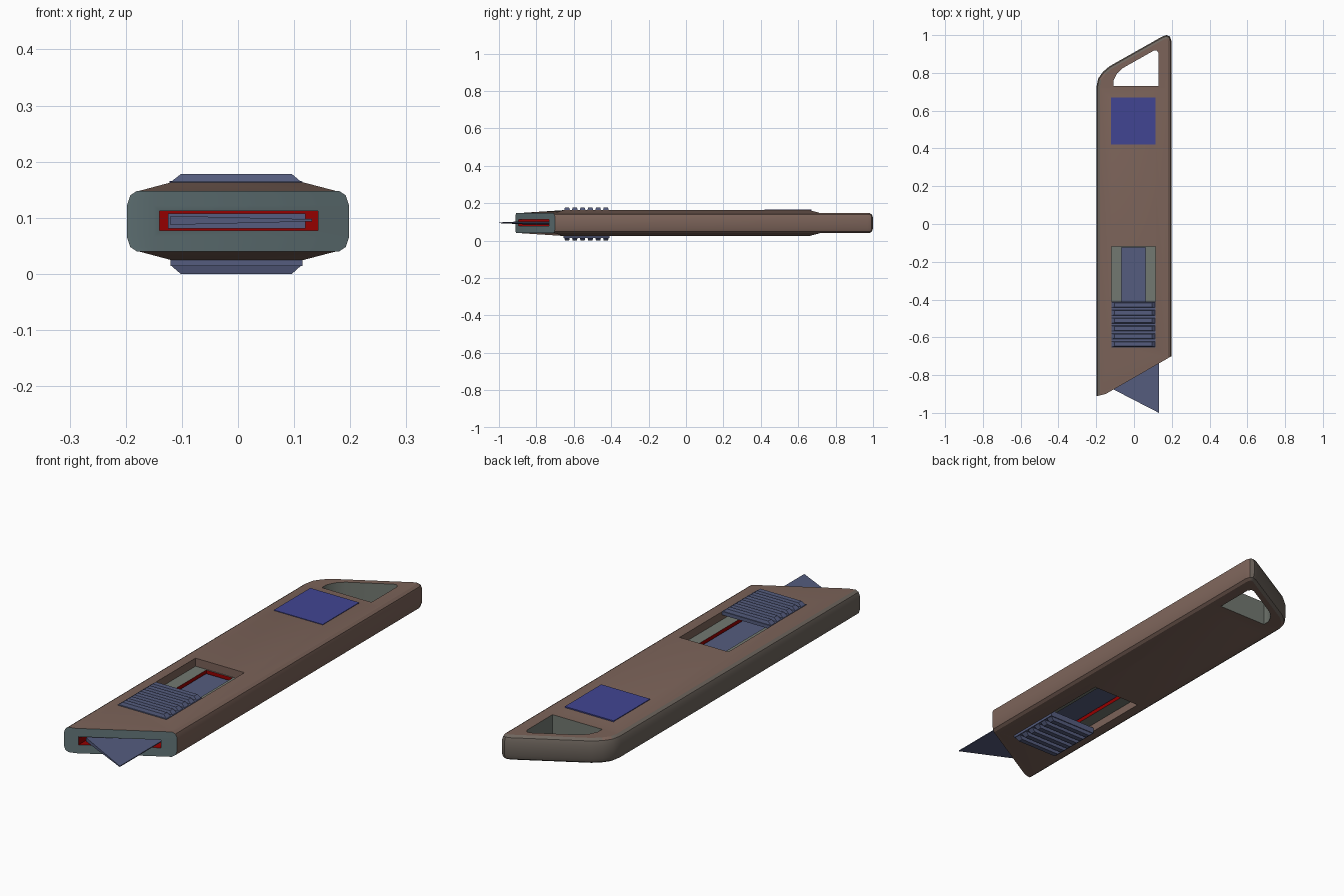
import bpy, bmesh
from mathutils import Vector

if "Cube" in bpy.data.objects:
    bpy.data.objects.remove(bpy.data.objects["Cube"])

MID = 0.094  # middle height of the knife


def material(name, rgb):
    m = bpy.data.materials.new(name)
    m.diffuse_color = (*rgb, 1)
    m.use_nodes = True
    m.node_tree.nodes["Principled BSDF"].inputs["Base Color"].default_value = m.diffuse_color
    return m


BROWN = material("brown_grip", (0.20, 0.125, 0.10))
NOSE = material("nose_grey", (0.125, 0.18, 0.19))
LINING = material("lining_grey", (0.17, 0.19, 0.165))
SIDE = material("side_grey_brown", (0.155, 0.13, 0.11))
RED = material("inner_red", (0.30, 0.0, 0.0))
STEEL = material("blue_steel", (0.09, 0.108, 0.21))
BLUE = material("blue_label", (0.053, 0.06, 0.29))


def loft(name, rings, mat=None):
    """Skin equal-length rings of points and cap both ends."""
    bm = bmesh.new()
    vs = [[bm.verts.new(p) for p in r] for r in rings]
    n = len(vs[0])
    for a, b in zip(vs, vs[1:]):
        for i in range(n):
            bm.faces.new((a[i], a[(i + 1) % n], b[(i + 1) % n], b[i]))
    bm.faces.new(vs[0][::-1])
    bm.faces.new(vs[-1])
    bmesh.ops.recalc_face_normals(bm, faces=bm.faces)
    me = bpy.data.meshes.new(name)
    bm.to_mesh(me)
    bm.free()
    ob = bpy.data.objects.new(name, me)
    bpy.context.collection.objects.link(ob)
    if mat:
        me.materials.append(mat)
    return ob


def rect(x0, x1, y0, y1):
    return [(x0, y0), (x1, y0), (x1, y1), (x0, y1)]


def at(points, z):
    return [(x, y, z) for x, y in points]


def prism(name, points, z0, z1, mat=None):
    return loft(name, [at(points, z0), at(points, z1)], mat)


def inset(pts, d, sharp):
    """Move each edge inward by d, leaving the first `sharp` edges in place."""
    lines = []
    for i, p in enumerate(pts):
        a, b = Vector(p), Vector(pts[(i + 1) % len(pts)])
        t = (b - a).normalized()
        lines.append((a + Vector((-t.y, t.x)) * (0 if i < sharp else d), t))
    out = []
    for i, (p, t) in enumerate(lines):
        q, s = lines[i - 1]
        k = (p - q).cross(t) / s.cross(t)
        out.append(tuple(q + s * k))
    return out


def boolean(ob, other, op):
    m = ob.modifiers.new(op, 'BOOLEAN')
    m.operation, m.object, m.solver = op, other, 'EXACT'
    bpy.context.view_layer.objects.active = ob
    bpy.ops.object.modifier_apply(modifier=m.name)
    bpy.data.objects.remove(other)


# Grip: rounded outline with a slanted sharp nose
outline = [(-0.198, -0.912), (-0.15, -0.9), (0.198, -0.7), (0.198, 0.97),
           (0.19, 0.993), (0.172, 1.0), (0.15, 0.993), (-0.13, 0.835),
           (-0.165, 0.805), (-0.19, 0.77), (-0.198, 0.73)]
section = [(0.054, 0.018), (0.046, 0.006), (0.028, 0.0)]
levels = [(-h, d) for h, d in section] + [(h, d) for h, d in section[::-1]]
body = loft("grip_body", [at(inset(outline, d, 2), MID + h) for h, d in levels], BROWN)

# Raised plateau on both broad sides
low = [(-0.18, -0.9), (0.178, -0.705), (0.178, 0.72), (-0.18, 0.72)]
high = rect(-0.12, 0.117, -0.655, 0.66)
boolean(body, loft("plateau", [at(high, MID - 0.069), at(low, MID - 0.053),
                               at(low, MID + 0.053), at(high, MID + 0.069)], BROWN), 'UNION')

# Hanging hole, blade tunnel, slider pockets and slit
hole = [(-0.108, 0.73), (0.13, 0.73), (0.13, 0.905), (0.12, 0.92),
        (0.105, 0.918), (-0.06, 0.825), (-0.09, 0.797), (-0.108, 0.76)]
cuts = [(hole, -0.1, 0.3),
        (rect(-0.14, 0.143, -1.1, -0.1), 0.077, 0.112),
        (rect(-0.12, 0.115, -0.65, -0.12), 0.128, 0.3),
        (rect(-0.12, 0.115, -0.65, -0.12), -0.1, 0.060),
        (rect(-0.065, 0.062, -0.645, -0.125), -0.1, 0.3)]
for pts, z0, z1 in cuts:
    boolean(body, prism("cutter", pts, z0, z1), 'DIFFERENCE')


# Grip colours by where each face lies
def grip_colour(c, n):
    if n.y < -0.6 and c.y < -0.65:
        return 1  # nose
    to_hole = Vector((0.06 - c.x, 0.8 - c.y)).dot(Vector((n.x, n.y)))
    if abs(n.z) < 0.1 and 0.72 < c.y < 0.93 and -0.12 < c.x < 0.14 and to_hole > 0:
        return 2  # hanging hole walls
    if c.y < -0.1 and -0.141 < c.x < 0.144:
        if 0.0765 < c.z < 0.1125 or (abs(c.z - MID) < 0.033 and abs(n.z) < 0.1):
            return 4  # inside of the tunnel and slit
        if abs(n.z) > 0.9 and abs(c.z - MID) < 0.04:
            return 2  # pocket floors
    if (n.x < -0.5 and c.x < -0.18) or (n.y > 0.4 and c.y > 0.75):
        return 3  # left side and back end
    return 0


body.data.materials.clear()
for m in (BROWN, NOSE, LINING, SIDE, RED):
    body.data.materials.append(m)
for f in body.data.polygons:
    f.material_index = grip_colour(f.center, f.normal)

# Blade, thick along the spine and thin along the cutting edge
blade = [(-0.12, -0.87), (0.132, -1.0), (0.132, -0.45), (-0.12, -0.3)]
loft("blade", [[(x, y, 0.0955 + s * (0.002 if x > 0 else 0.008)) for x, y in blade]
               for s in (-1, 1)], STEEL)
# Blade carrier seen through the slit
prism("blade_carrier", rect(-0.125, 0.12, -0.70, -0.11), 0.081, 0.108, STEEL)


# Ribbed thumb sliders, top and bottom
def slider(name, inner, base, top):
    prism(name, rect(-0.12, 0.115, -0.655, -0.41), inner, base, STEEL)
    for i in range(6):
        y = -0.636 + i * 0.0415
        loft(f"{name}_rib_{i + 1}",
             [at(rect(-0.12, 0.113, y - 0.015, y + 0.015), base - (top - base) * 0.1),
              at(rect(-0.102, 0.096, y - 0.011, y + 0.011), top)], STEEL)


slider("top_slider", 0.15, 0.165, 0.178)
slider("bottom_slider", 0.04, 0.014, 0.0)

# Square label inlay on the top
prism("label_panel", rect(-0.122, 0.113, 0.42, 0.67), 0.15, 0.1655, BLUE)

# Smooth the grip while keeping its edges
bpy.ops.object.select_all(action='DESELECT')
body.select_set(True)
bpy.context.view_layer.objects.active = body
bpy.ops.object.shade_smooth_by_angle()
